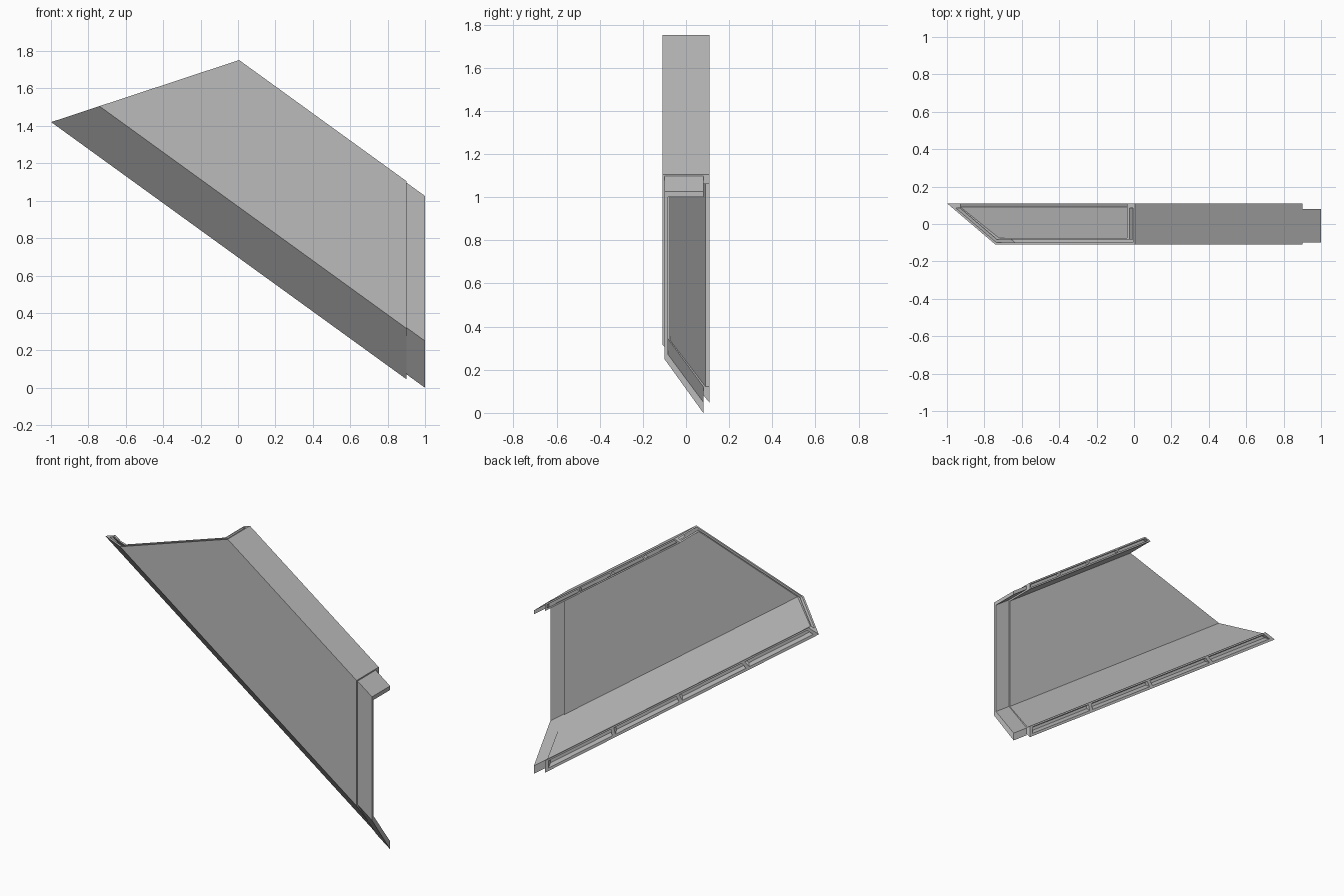
import bpy, bmesh

if "Cube" in bpy.data.objects:
    bpy.data.objects.remove(bpy.data.objects["Cube"], do_unlink=True)

SLOPE = 0.7237     # fall of the panel per unit of x
END = 0.9          # right end of the main panel, where profiles are given

grey = bpy.data.materials.new("plain grey")
grey.use_nodes = True
grey.diffuse_color = (0.5, 0.5, 0.5, 1)
grey.node_tree.nodes["Principled BSDF"].inputs["Base Color"].default_value = (0.5, 0.5, 0.5, 1)


def left_end(z):
    """x where a profile point meets the slanted left cut."""
    return (z + SLOPE * END - 1.75) / (SLOPE + 0.33)


def add_prism(bm, profile, x_left, x_right):
    """Sweep a (y, z) profile down the slope between two end rules."""
    rings = []
    for rule in (x_left, x_right):
        ring = []
        for y, z in profile:
            x = rule(z)
            ring.append(bm.verts.new((x, y, z - SLOPE * (x - END))))
        rings.append(ring)
    a, b = rings
    n = len(profile)
    bm.faces.new(a)
    bm.faces.new(b[::-1])
    for i in range(n):
        j = (i + 1) % n
        bm.faces.new((a[j], a[i], b[i], b[j]))


def make_object(name, bm):
    bmesh.ops.recalc_face_normals(bm, faces=bm.faces)
    mesh = bpy.data.meshes.new(name)
    bm.to_mesh(mesh)
    bm.free()
    mesh.materials.append(grey)
    obj = bpy.data.objects.new(name, mesh)
    bpy.context.collection.objects.link(obj)
    return obj


# Main channel-shaped panel
panel_profile = [
    (0.11, 1.105), (-0.11, 1.105), (-0.11, 0.318), (0.11, 0.046),
    (0.11, 0.122), (0.09, 0.122), (-0.075, 0.338), (-0.075, 1.06), (0.11, 1.06),
]
bm = bmesh.new()
add_prism(bm, panel_profile, left_end, lambda z: END)
panel = make_object("channel_panel", bm)

# Socket in the left end
socket_profile = [
    (0.085, 1.093), (-0.10, 1.093), (-0.10, 0.324), (0.085, 0.095),
    (0.085, 0.119), (-0.083, 0.327), (-0.083, 1.072), (0.085, 1.072),
]
bm = bmesh.new()
add_prism(bm, socket_profile, lambda z: left_end(z) - 0.05, lambda z: left_end(z) + 0.1)

# Ribbed grooves along the two back rims
top_groove = [(0.09, 1.072), (0.12, 1.072), (0.12, 1.093), (0.09, 1.093)]
bottom_groove = [(0.09, 0.109), (0.12, 0.109), (0.12, 0.052), (0.09, 0.089)]
CELLS = 4
RIB = 0.012


def along(t):
    return lambda z: left_end(z) + t * (END - left_end(z))


for groove in (top_groove, bottom_groove):
    for i in range(CELLS):
        start = RIB + i * (1 - RIB) / CELLS
        stop = (i + 1) * (1 - RIB) / CELLS
        add_prism(bm, groove, along(start), along(stop))
cutter = make_object("groove_cutter", bm)
cutter.hide_render = True

cut = panel.modifiers.new("grooves", "BOOLEAN")
cut.operation = "DIFFERENCE"
cut.solver = "EXACT"
cut.object = cutter
bpy.context.view_layer.objects.active = panel
bpy.ops.object.modifier_apply(modifier=cut.name)
bpy.data.objects.remove(cutter, do_unlink=True)

# Tongue on the right end
DROP = SLOPE * 0.1
tongue_profile = [
    (0.08, 1.025), (-0.10, 1.025), (-0.10, 0.25), (0.08, 0.0),
    (0.08, 0.05), (-0.083, 0.27), (-0.083, 1.0), (0.08, 1.0),
]
bm = bmesh.new()
add_prism(bm, [(y, z + DROP) for y, z in tongue_profile], lambda z: END, lambda z: 1.0)
make_object("end_tongue", bm)
